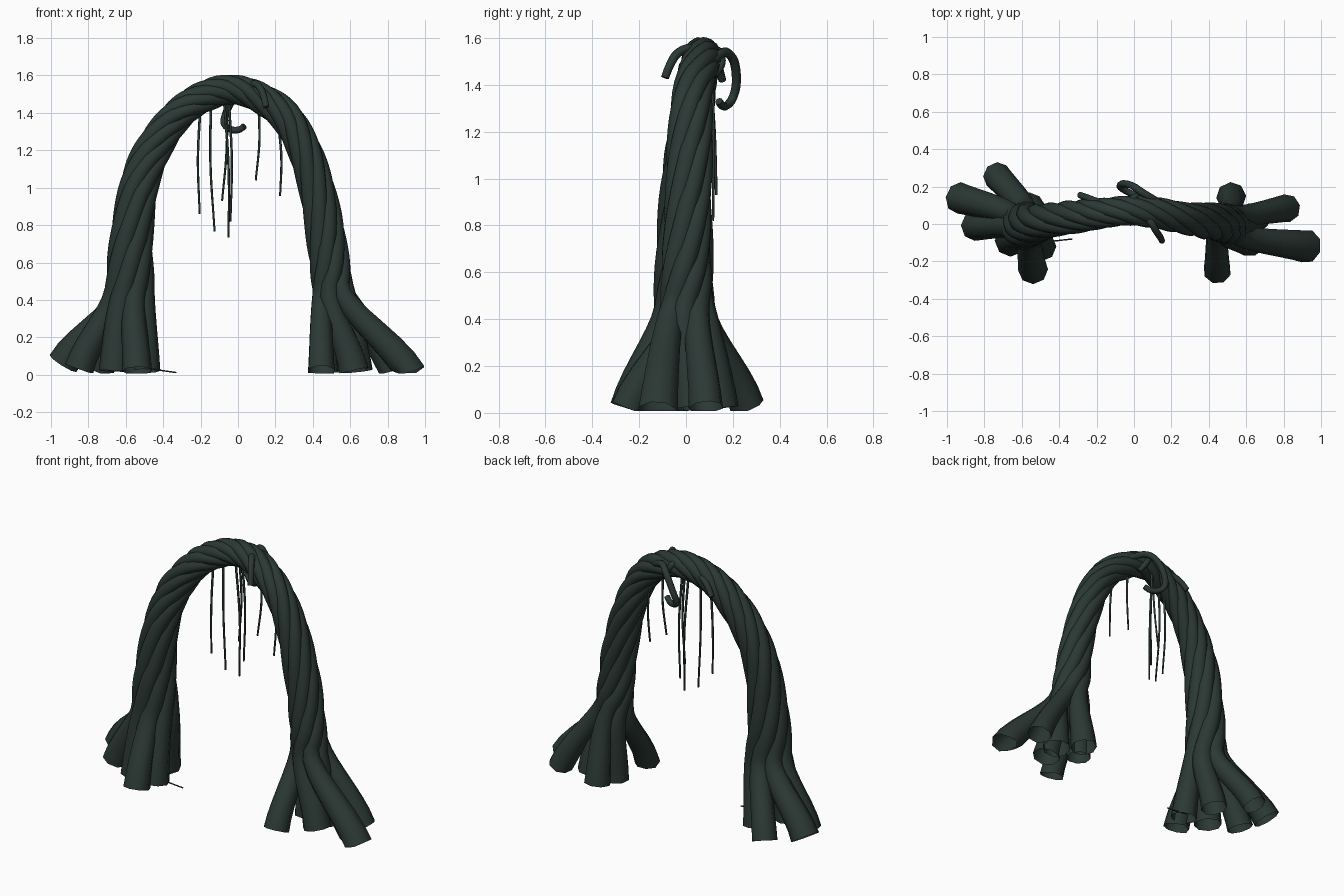
import bpy, bmesh, math, random
from mathutils import Vector as V

if "Cube" in bpy.data.objects:
    bpy.data.objects.remove(bpy.data.objects["Cube"])
random.seed(4)

bark = bpy.data.materials.new("dark_bark")
bark.diffuse_color = (0.024, 0.04, 0.035, 1)
bark.use_nodes = True
bark.node_tree.nodes["Principled BSDF"].inputs["Base Color"].default_value = bark.diffuse_color


def catmull(pts, n):
    """Evenly indexed samples of a smooth curve through pts."""
    p = [V(q) for q in pts]
    p = [2 * p[0] - p[1]] + p + [2 * p[-1] - p[-2]]
    out = []
    for i in range(n + 1):
        f = i / n * (len(pts) - 1)
        k = min(int(f), len(pts) - 2)
        t = f - k
        a, b, c, d = p[k:k + 4]
        out.append(0.5 * (2 * b + (c - a) * t + (2 * a - 5 * b + 4 * c - d) * t * t
                          + (3 * b - a - 3 * c + d) * t ** 3))
    return out


def tube(name, pts, radii, sides=8, caps=False):
    """Skin a path with rings, carrying the frame along; nothing goes below ground."""
    bm = bmesh.new()
    rings, side = [], None
    for i, p in enumerate(pts):
        t = (pts[min(i + 1, len(pts) - 1)] - pts[max(i - 1, 0)]).normalized()
        if side is None:
            side = t.orthogonal()
        side = (side - t * side.dot(t)).normalized()
        up = t.cross(side)
        ring = []
        for s in range(sides):
            a = 2 * math.pi * s / sides
            q = p + radii[i] * (math.cos(a) * side + math.sin(a) * up)
            q.z = max(q.z, 0.008)
            ring.append(bm.verts.new(q))
        rings.append(ring)
    for r0, r1 in zip(rings, rings[1:]):
        for s in range(sides):
            n = (s + 1) % sides
            bm.faces.new((r0[s], r0[n], r1[n], r1[s])).smooth = True
    if caps:
        bm.faces.new(rings[0][::-1])
        bm.faces.new(rings[-1])
    me = bpy.data.meshes.new(name)
    bm.to_mesh(me)
    bm.free()
    me.materials.append(bark)
    ob = bpy.data.objects.new(name, me)
    bpy.context.collection.objects.link(ob)


# Arch centre line: x, y, z, bundle radius
axis = [(-.58, -.01, .45, .135), (-.572, -.01, .7, .122), (-.53, 0, 1.0, .108),
        (-.45, .02, 1.21, .098), (-.325, .04, 1.385, .09), (-.19, .055, 1.485, .085),
        (-.04, .07, 1.525, .082), (.11, .06, 1.485, .085), (.265, .03, 1.365, .09),
        (.375, .02, 1.15, .098), (.45, .01, .88, .104), (.487, 0, .64, .11), (.505, 0, .48, .115)]
N, STRANDS, TURNS = 64, 7, 2.1
pos = catmull([a[:3] for a in axis], N)
rad = [r.x for r in catmull([(a[3], 0, 0) for a in axis], N)]

# Helical strands, twisting tighter over the crown
strands = []
for k in range(STRANDS):
    wob = random.uniform(0.92, 1.06)
    pts = []
    for i in range(N + 1):
        t = (pos[min(i + 1, N)] - pos[max(i - 1, 0)]).normalized()
        b = (V((0, 1, 0)) - t * t.y).normalized()
        u = i / N
        a = 2 * math.pi * (k / STRANDS + TURNS * (u - 0.04 * math.sin(2 * math.pi * u)))
        pts.append(pos[i] + 0.59 * rad[i] * wob * (math.cos(a) * b + math.sin(a) * t.cross(b)))
    strands.append(pts)

# Root ends: x, y, z, end radius
left_feet = [(-.935, .14, .06, .085), (-.735, .26, .03, .075), (-.85, -.01, .03, .08),
             (-.54, -.245, .02, .08), (-.66, -.09, .02, .085), (-.56, .09, .02, .08),
             (-.495, -.12, .02, .08)]
right_feet = [(.925, -.12, .0, .09), (.82, .085, .02, .075), (.52, .145, .02, .08),
              (.445, -.25, .02, .075), (.64, .03, .02, .085), (.62, -.09, .02, .085),
              (.465, .03, .02, .075)]


def match(ends, feet, centre):
    """Pair strand ends with feet in order around the leg, choosing the nearest rotation."""
    ang = lambda p: math.atan2(p[1] - centre.y, p[0] - centre.x)
    e = sorted(range(STRANDS), key=lambda i: ang(ends[i]))
    f = sorted(feet, key=ang)
    cost = lambda s: sum((ends[e[i]].xy - V(f[(i + s) % STRANDS][:2])).length_squared
                         for i in range(STRANDS))
    s = min(range(STRANDS), key=cost)
    return {e[i]: f[(i + s) % STRANDS] for i in range(STRANDS)}


def root(p0, d, foot, r0):
    """Spreading root from the strand end to its foot."""
    end = V(foot[:3])
    p1 = p0 + d * 0.13
    p2 = p0.lerp(end, 0.8)
    p2.z = p0.z + (end.z - p0.z) * 0.66
    pts, rs = [], []
    for j in range(1, 8):
        t = j / 7
        pts.append(p0 * (1 - t) ** 3 + 3 * p1 * t * (1 - t) ** 2 + 3 * p2 * t * t * (1 - t) + end * t ** 3)
        rs.append(r0 + (foot[3] - r0) * t)
    return pts, rs


lm = match([s[0] for s in strands], left_feet, pos[0])
rm = match([s[-1] for s in strands], right_feet, pos[-1])
for k, s in enumerate(strands):
    r = [0.43 * q for q in rad]
    lp, lr = root(s[0], (s[0] - s[1]).normalized(), lm[k], r[0])
    rp, rr = root(s[-1], (s[-1] - s[-2]).normalized(), rm[k], r[-1])
    tube(f"twisted_strand_{k}", lp[::-1] + s + rp, lr[::-1] + r + rr, 8)

# Curled shoots near the crown
shoots = [
    [(.14, .11, 1.5), (.05, .165, 1.54), (-.01, .205, 1.5), (-.06, .215, 1.41),
     (-.075, .2, 1.345), (-.04, .175, 1.312), (.005, .155, 1.31), (.035, .14, 1.33)],
    [(.05, .06, 1.53), (.09, .01, 1.555), (.12, -.04, 1.53), (.14, -.07, 1.48), (.15, -.09, 1.43)],
    [(-.12, .09, 1.5), (-.2, .12, 1.5), (-.25, .14, 1.47), (-.29, .155, 1.42)],
    [(-.02, .1, 1.55), (.0, .14, 1.54), (.03, .15, 1.49), (.06, .12, 1.44)]]
for k, p in enumerate(shoots):
    pts = catmull(p, 24)
    tube(f"curled_shoot_{k}", pts, [.021 - .004 * i / 24 for i in range(25)], 8, True)

# Hanging tendrils: top x, y, z then bottom x, y, z
hang = [(-.2, .04, 1.45, -.205, .025, .86), (-.145, .06, 1.47, -.125, .055, .765),
        (-.075, .08, 1.48, -.05, .085, .735), (-.06, .1, 1.48, -.085, .13, .93),
        (-.05, .11, 1.48, -.04, .115, .82), (.11, .07, 1.46, .095, .06, 1.04),
        (.215, .05, 1.36, .225, .04, .955)]
for k, h in enumerate(hang):
    a, b = V(h[:3]), V(h[3:])
    m = a.lerp(b, 0.5) + V((-.012 if k < 2 else .012, .006, 0))
    tube(f"hanging_tendril_{k}", catmull([a, m, b], 14), [.0075 - .002 * i / 14 for i in range(15)], 6, True)

# Fine rootlets on the ground and inner left leg
for k, p in enumerate([[(-.5, -.1, .04), (-.42, -.09, .025), (-.33, -.08, .012)],
                       [(-.46, -.05, .32), (-.45, -.07, .2), (-.43, -.09, .03)]]):
    tube(f"rootlet_{k}", catmull(p, 8), [.004] * 9, 5, True)
